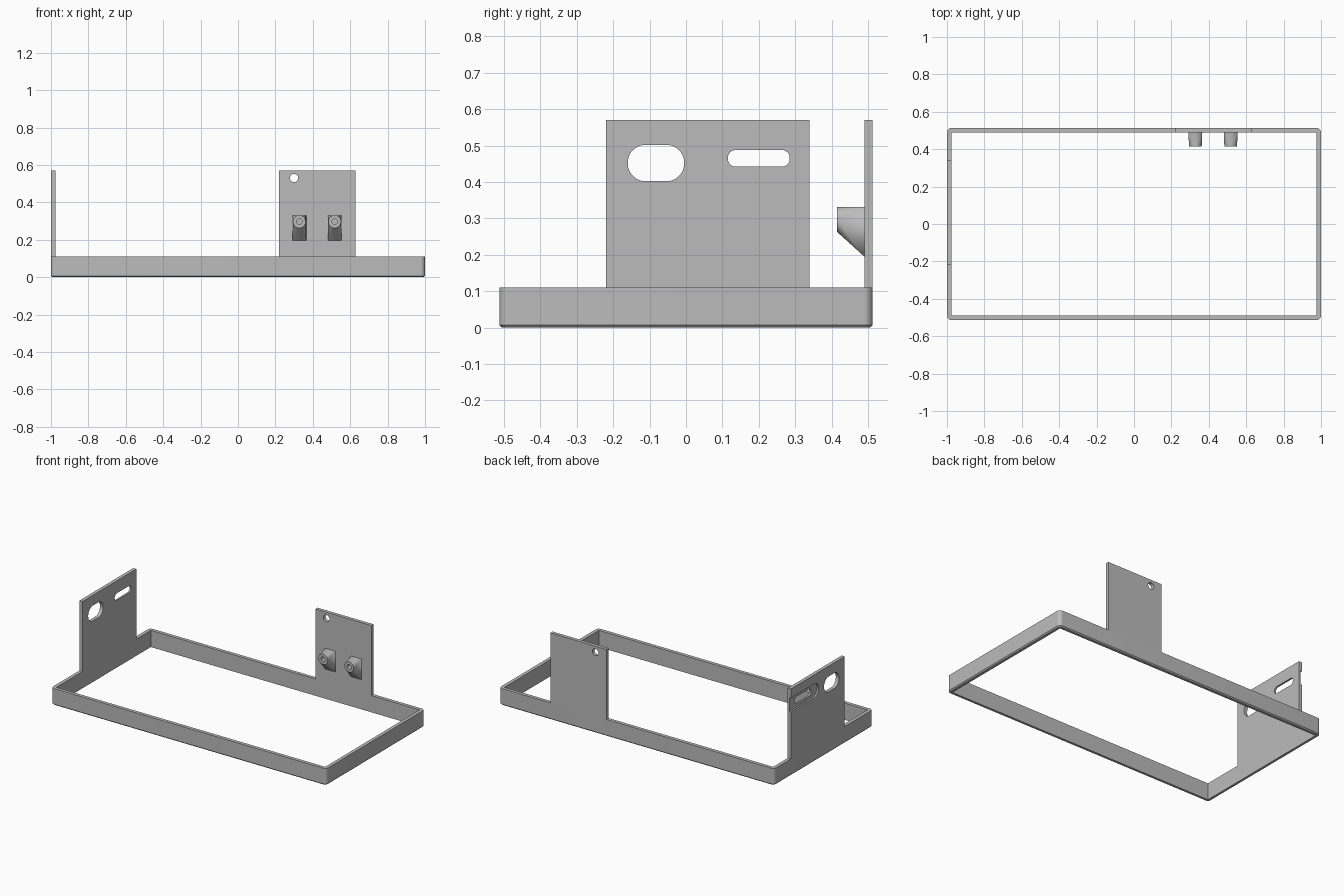
import bpy, bmesh, math
from mathutils import Vector

cube = bpy.data.objects.get("Cube")
if cube:
    bpy.data.objects.remove(cube, do_unlink=True)

grey = bpy.data.materials.new("plain grey")
grey.use_nodes = True
GREY = (0.5, 0.5, 0.5, 1)
grey.diffuse_color = GREY
grey.node_tree.nodes["Principled BSDF"].inputs["Base Color"].default_value = GREY

X, Y, WALL, RIM, TOP = 1.0, 0.513, 0.023, 0.11, 0.57


def add_object(name, bm):
    bmesh.ops.recalc_face_normals(bm, faces=bm.faces)
    mesh = bpy.data.meshes.new(name)
    bm.to_mesh(mesh)
    bm.free()
    mesh.materials.append(grey)
    obj = bpy.data.objects.new(name, mesh)
    bpy.context.collection.objects.link(obj)
    return obj


def rounded_box(name, low, high, axis=2, radius=0, chamfer=0):
    """Box with its edges along one axis rounded and its bottom chamfered."""
    low, high = Vector(low), Vector(high)
    bm = bmesh.new()
    bmesh.ops.create_cube(bm, size=1)
    for v in bm.verts:
        v.co = (low + high) / 2 + v.co * (high - low)
    if radius:
        edges = [e for e in bm.edges
                 if abs((e.verts[0].co - e.verts[1].co).normalized()[axis]) > 0.9]
        bmesh.ops.bevel(bm, geom=edges, offset=radius, segments=10,
                        profile=0.5, affect='EDGES')
    if chamfer:
        edges = [e for e in bm.edges if all(v.co.z < low.z + 1e-5 for v in e.verts)]
        bmesh.ops.bevel(bm, geom=edges, offset=chamfer, segments=1, affect='EDGES')
    return add_object(name, bm)


def cut(obj, cutter):
    mod = obj.modifiers.new("cut", 'BOOLEAN')
    mod.operation, mod.solver, mod.object = 'DIFFERENCE', 'EXACT', cutter
    bpy.context.view_layer.objects.active = obj
    bpy.ops.object.modifier_apply(modifier=mod.name)
    bpy.data.objects.remove(cutter, do_unlink=True)


def circle(bm, x, y, z, r, n=32):
    return [bm.verts.new((x + r * math.cos(2 * math.pi * i / n), y,
                          z + r * math.sin(2 * math.pi * i / n))) for i in range(n)]


def hull(name, bm):
    bmesh.ops.convex_hull(bm, input=bm.verts[:])
    return add_object(name, bm)


def round_cutter(x, y0, y1, z, r):
    bm = bmesh.new()
    circle(bm, x, y0, z, r)
    circle(bm, x, y1, z, r)
    return hull("hole_cutter", bm)


# Rectangular rim, open top and bottom
rim = rounded_box("base_rim", (-X, -Y, 0), (X, Y, RIM), radius=0.024, chamfer=0.007)
cut(rim, rounded_box("rim_cutter", (WALL - X, WALL - Y, -1), (X - WALL, Y - WALL, 1)))

# Side plate with two slots and a shallow channel on its outer face
side = rounded_box("side_plate", (-X, -0.22, RIM), (WALL - X, 0.34, TOP))
cut(side, rounded_box("channel_cutter", (-1.1, 0.05, 0.42), (0.011 - X, 0.4, 0.51), 0, 0.044))
cut(side, rounded_box("wide_slot_cutter", (-1.1, -0.16, 0.402), (-0.9, -0.005, 0.502), 0, 0.049))
cut(side, rounded_box("thin_slot_cutter", (-1.1, 0.115, 0.442), (-0.9, 0.285, 0.488), 0, 0.022))

# Back plate with a small round hole
back = rounded_box("back_plate", (0.22, Y - WALL, RIM), (0.627, Y, TOP))
cut(back, round_cutter(0.3, 0.4, 0.6, 0.53, 0.022))

# Two tapered screw bosses on the back plate
parts = [rim, side, back]
for name, x in (("right_boss", 0.328), ("left_boss", 0.517)):
    bm = bmesh.new()
    circle(bm, x, 0.415, 0.297, 0.034)
    for dx in (-0.037, 0.037):
        for z in (0.195, 0.331):
            bm.verts.new((x + dx, Y - WALL, z))
    boss = hull(name, bm)
    cut(boss, round_cutter(x, 0.38, 0.48, 0.297, 0.015))
    parts.append(boss)

# Smooth the rounded corners, keep the edges sharp
bpy.ops.object.select_all(action='DESELECT')
for part in parts:
    part.select_set(True)
bpy.context.view_layer.objects.active = rim
bpy.ops.object.shade_smooth_by_angle(angle=math.radians(30))
